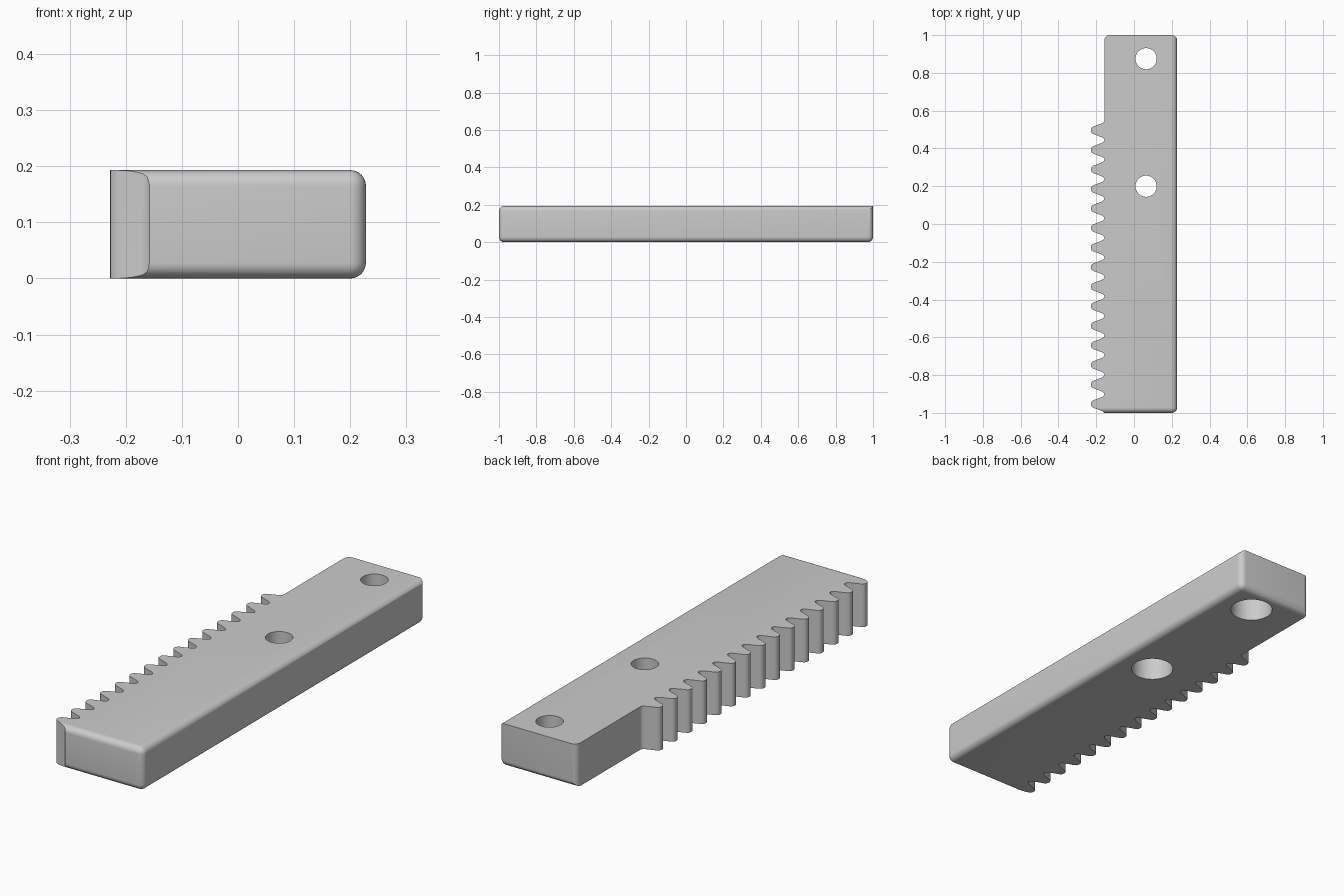
import bpy, bmesh, math
from mathutils import Vector

if "Cube" in bpy.data.objects:
    bpy.data.objects.remove(bpy.data.objects["Cube"], do_unlink=True)

HEIGHT = 0.193
EDGE = 0.228      # plain long side and tooth tips, mirrored in x
ROOT = -0.157     # foot of the teeth
FILLET = 0.028
PITCH = 0.1035
TEETH = 15
FIRST = -0.953    # centre of the front tooth

steel = bpy.data.materials.new("plain grey")
steel.use_nodes = True
grey = (0.6, 0.6, 0.6, 1)
steel.diffuse_color = grey
steel.node_tree.nodes["Principled BSDF"].inputs["Base Color"].default_value = grey


def make_object(name, bm):
    bmesh.ops.recalc_face_normals(bm, faces=bm.faces)
    mesh = bpy.data.meshes.new(name)
    bm.to_mesh(mesh)
    bm.free()
    mesh.materials.append(steel)
    obj = bpy.data.objects.new(name, mesh)
    bpy.context.collection.objects.link(obj)
    return obj


def apply_cut(target, cutter, operation):
    cutter.hide_render = True
    mod = target.modifiers.new(operation.title(), 'BOOLEAN')
    mod.object = cutter
    mod.operation = operation
    mod.solver = 'EXACT'
    bpy.context.view_layer.objects.active = target
    bpy.ops.object.modifier_apply(modifier=mod.name)
    bpy.data.objects.remove(cutter, do_unlink=True)


def cylinder(name, x, y, z0, z1, radius):
    bm = bmesh.new()
    bmesh.ops.create_cone(bm, cap_ends=True, segments=64, radius1=radius,
                          radius2=radius, depth=z1 - z0)
    bmesh.ops.translate(bm, verts=bm.verts, vec=(x, y, (z0 + z1) / 2))
    return make_object(name, bm)


# Blank bar: filleted on the plain side, the front end and the back bottom
bm = bmesh.new()
bmesh.ops.create_cube(bm, size=1)
for v in bm.verts:
    v.co = Vector((EDGE if v.co.x > 0 else -0.3,
                   math.copysign(1, v.co.y),
                   HEIGHT if v.co.z > 0 else 0))


def is_rounded(edge):
    mid = (edge.verts[0].co + edge.verts[1].co) / 2
    plain_side = mid.x > EDGE - 0.01
    front = mid.y < -0.99
    back_bottom = mid.y > 0.99 and mid.z < 0.01
    on_toothed_side = mid.x < -0.29
    return (plain_side or front or back_bottom) and not on_toothed_side


bmesh.ops.bevel(bm, geom=[e for e in bm.edges if is_rounded(e)], offset=FILLET,
                segments=8, profile=0.5, affect='EDGES')
rack = make_object("toothed_bar", bm)

# Tooth outline: (x, half width) from the foot to the tip
half_tooth = [(ROOT, 0.0517), (-0.158, 0.047), (-0.162, 0.042), (-0.169, 0.037),
              (-0.215, 0.020), (-0.223, 0.015), (-0.227, 0.009), (-EDGE, 0.003)]
outline = [(0.4, -1.1), (ROOT, -1.1)]
for i in range(TEETH):
    y = FIRST + i * PITCH
    outline += [(x, y - h) for x, h in half_tooth]
    # Neighbouring teeth share the foot point
    rising = half_tooth[::-1] if i == TEETH - 1 else half_tooth[:0:-1]
    outline += [(x, y + h) for x, h in rising]
# Rounded back corner on the toothed side
for i in range(9):
    a = math.pi - i * math.pi / 16
    outline.append((ROOT + FILLET + FILLET * math.cos(a),
                    1 - FILLET + FILLET * math.sin(a)))
outline += [(ROOT + FILLET, 1.1), (0.4, 1.1)]

bm = bmesh.new()
base = bm.faces.new([bm.verts.new((x, y, -0.1)) for x, y in outline])
top = bmesh.ops.extrude_face_region(bm, geom=[base])["geom"]
bmesh.ops.translate(bm, vec=(0, 0, 0.5),
                    verts=[g for g in top if isinstance(g, bmesh.types.BMVert)])
apply_cut(rack, make_object("tooth_outline", bm), 'INTERSECT')

# Screw holes, wider at the underside for the screw heads
for y in (0.875, 0.2):
    apply_cut(rack, cylinder("screw_hole", 0.064, y, -0.1, 0.3, 0.056), 'DIFFERENCE')
    apply_cut(rack, cylinder("head_recess", 0.064, y, -0.1, 0.115, 0.09), 'DIFFERENCE')

bpy.ops.object.select_all(action='DESELECT')
rack.select_set(True)
bpy.context.view_layer.objects.active = rack
bpy.ops.object.shade_smooth_by_angle(angle=math.radians(30))
